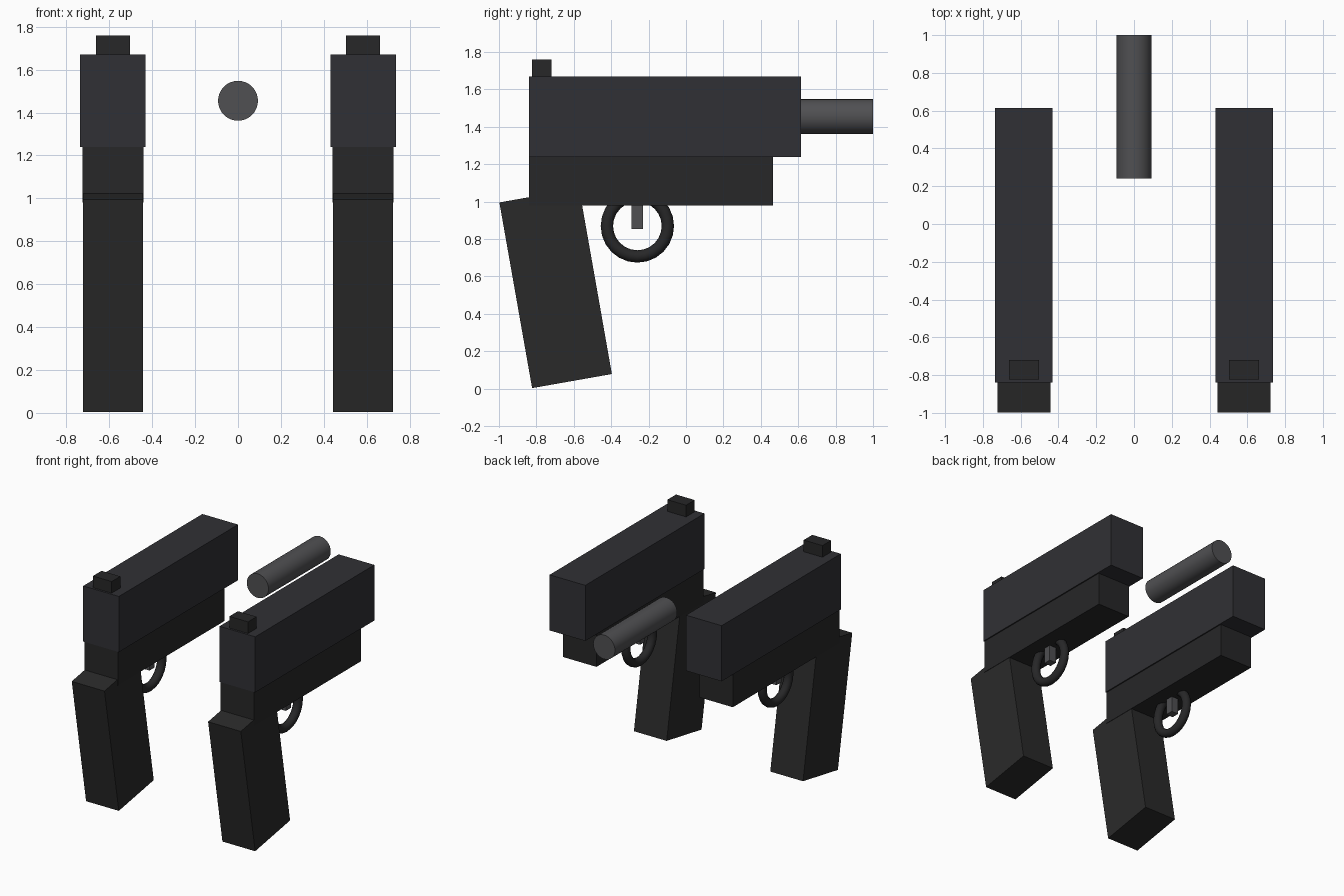
import bpy
from math import radians, pi

if "Cube" in bpy.data.objects:
    bpy.data.objects.remove(bpy.data.objects["Cube"])


def material(name, r, g, b):
    m = bpy.data.materials.new(name)
    m.diffuse_color = (r, g, b, 1)
    m.use_nodes = True
    m.node_tree.nodes["Principled BSDF"].inputs["Base Color"].default_value = m.diffuse_color
    return m


SLIDE = material("dark_steel", 0.03, 0.03, 0.035)
FRAME = material("black_polymer", 0.02, 0.02, 0.021)
GRIP = material("grip_rubber", 0.023, 0.023, 0.023)
METAL = material("grey_metal", 0.08, 0.08, 0.085)
SIDE_X = 0.583


def finish(name, mat, smooth=False):
    ob = bpy.context.object
    ob.name = name
    ob.data.materials.append(mat)
    if smooth:
        bpy.ops.object.shade_smooth_by_angle(angle=radians(40))
    return ob


def box(name, mat, center, size, tilt=0):
    bpy.ops.mesh.primitive_cube_add(size=1, location=center, rotation=(tilt, 0, 0))
    bpy.context.object.scale = size
    return finish(name, mat)


# Two identical pistols, one on each side
for side, sx in (("left", -SIDE_X), ("right", SIDE_X)):
    box(side + "_slide", SLIDE, (sx, -0.1125, 1.455), (0.305, 1.455, 0.43))
    box(side + "_frame", FRAME, (sx, -0.1875, 1.11), (0.286, 1.305, 0.26))
    box(side + "_grip", GRIP, (sx, -0.697, 0.537), (0.28, 0.433, 1.008), radians(10))
    box(side + "_rear_sight", FRAME, (sx, -0.772, 1.71), (0.16, 0.105, 0.10))
    box(side + "_trigger", METAL, (sx, -0.26, 0.93), (0.06, 0.062, 0.15))
    # Trigger guard ring
    bpy.ops.mesh.primitive_torus_add(
        location=(sx, -0.26, 0.87), rotation=(0, pi / 2, 0),
        major_segments=24, minor_segments=12, major_radius=0.163, minor_radius=0.033)
    finish(side + "_trigger_guard", FRAME, True)

# Single barrel on the centre line
bpy.ops.mesh.primitive_cylinder_add(
    vertices=32, radius=0.093, depth=0.76,
    location=(0, 0.62, 1.455), rotation=(pi / 2, 0, 0))
finish("barrel", METAL, True)
